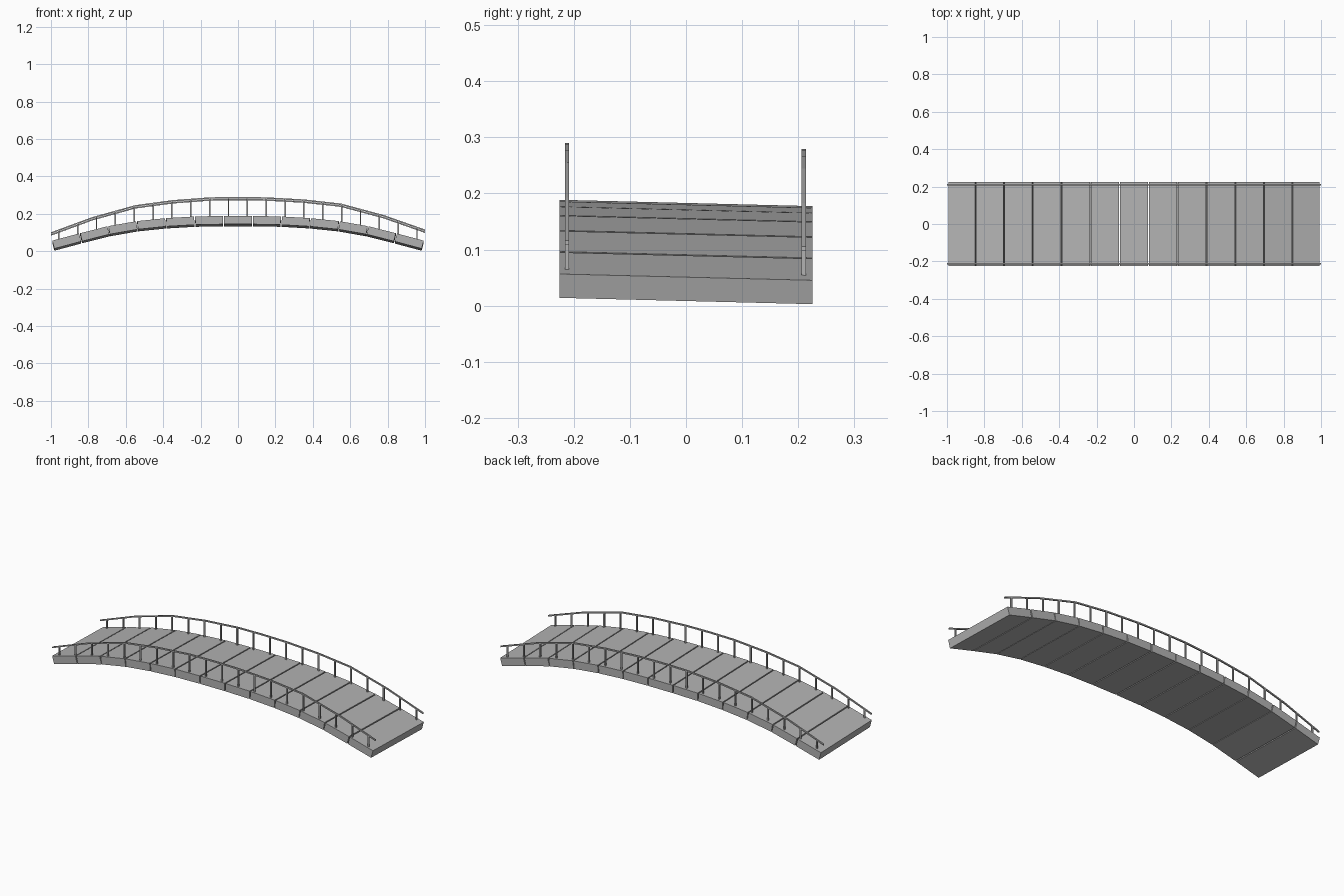
import bpy, bmesh, math
from mathutils import Vector, Matrix

cube = bpy.data.objects.get("Cube")
if cube:
    bpy.data.objects.remove(cube)

TILT = -0.025          # gentle sideways lean of the whole bridge
PITCH = 0.1545         # plank spacing
THICK = 0.044
DECK_WIDTH = 0.45

grey = bpy.data.materials.new("stone grey")
grey.use_nodes = True
colour = (0.45, 0.45, 0.45, 1)
grey.diffuse_color = colour
grey.node_tree.nodes["Principled BSDF"].inputs["Base Color"].default_value = colour


def interpolate(points, x):
    """Height on a polyline of (x, z) points."""
    for (xa, za), (xb, zb) in zip(points, points[1:]):
        if x <= xb:
            return za + (zb - za) * (x - xa) / (xb - xa)
    return points[-1][1]


def lean(x, y, z):
    return Vector((x, y, z + TILT * y))


def add_object(name, bm):
    bmesh.ops.recalc_face_normals(bm, faces=bm.faces)
    mesh = bpy.data.meshes.new(name)
    bm.to_mesh(mesh)
    bm.free()
    mesh.materials.append(grey)
    obj = bpy.data.objects.new(name, mesh)
    bpy.context.collection.objects.link(obj)
    return obj


def box(bm, centre, size, angle=0):
    """Box turned about the y axis, then sheared into the lean."""
    verts = bmesh.ops.create_cube(bm, size=1)["verts"]
    turn = Matrix.Rotation(angle, 3, "Y")
    for v in verts:
        p = turn @ Vector(a * b for a, b in zip(v.co, size)) + Vector(centre)
        v.co = lean(*p)


# Deck: thirteen planks along the arch
half = [(0.077, 0.183), (0.232, 0.180), (0.387, 0.171), (0.542, 0.155),
        (0.696, 0.128), (0.847, 0.090), (0.996, 0.050)]
deck_line = [(-x, z) for x, z in reversed(half)] + half
for i, ((xa, za), (xb, zb)) in enumerate(zip(deck_line, deck_line[1:])):
    bm = bmesh.new()
    angle = -math.atan2(zb - za, xb - xa)
    down = Matrix.Rotation(angle, 3, "Y") @ Vector((0, 0, -THICK / 2))
    centre = Vector(((xa + xb) / 2, 0, (za + zb) / 2)) + down
    length = math.hypot(xb - xa, zb - za) - 0.006
    box(bm, centre, (length, DECK_WIDTH, THICK), angle)
    add_object(f"deck_plank_{i + 1}", bm)

# Handrails: square bars swept along a flatter arch
rail_line = [(-1, 0.092), (-0.78, 0.173), (-0.55, 0.237), (-0.35, 0.264), (-0.15, 0.279),
             (0, 0.281), (0.15, 0.279), (0.35, 0.268), (0.55, 0.246), (0.78, 0.184), (1, 0.107)]
RAIL = 0.0075
for side, y in (("front", -0.212), ("back", 0.210)):
    bm = bmesh.new()
    previous = None
    for x, z in rail_line:
        ring = [bm.verts.new(lean(x, y + dy * RAIL / 2, z + dz * RAIL / 2))
                for dy, dz in ((-1, -1), (1, -1), (1, 1), (-1, 1))]
        if previous:
            for k in range(4):
                n = (k + 1) % 4
                bm.faces.new((previous[k], previous[n], ring[n], ring[k]))
        else:
            bm.faces.new(ring)
        previous = ring
    bm.faces.new(previous)
    add_object(f"{side}_handrail", bm)

    # Posts from the deck up to the handrail
    bm = bmesh.new()
    for i in range(20):
        x = -0.958 + i * 0.1008
        foot = interpolate(deck_line, x) - 0.005
        head = interpolate(rail_line, x)
        box(bm, (x, y, (foot + head) / 2), (0.0075, 0.0075, head - foot))
    add_object(f"{side}_posts", bm)
